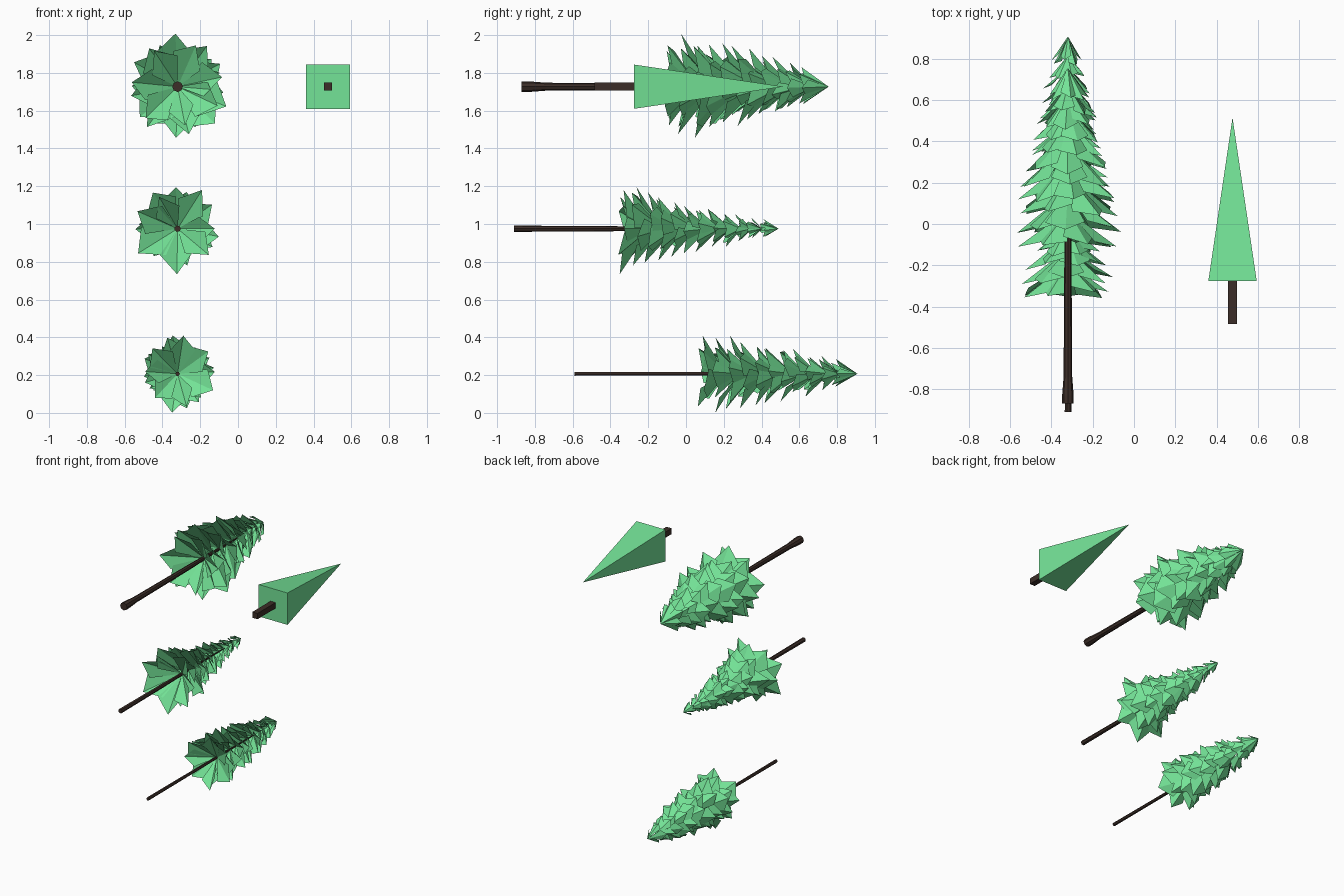
import bpy, bmesh, math, random

if "Cube" in bpy.data.objects:
    bpy.data.objects.remove(bpy.data.objects["Cube"])

random.seed(12)


def material(name, col):
    m = bpy.data.materials.new(name)
    m.diffuse_color = (*col, 1)
    m.use_nodes = True
    m.node_tree.nodes["Principled BSDF"].inputs["Base Color"].default_value = m.diffuse_color
    return m


GREEN = material("needle_green", (0.175, 0.77, 0.31))
BROWN = material("bark_brown", (0.045, 0.027, 0.021))


def finish(bm, name, mat):
    me = bpy.data.meshes.new(name)
    bm.to_mesh(me)
    bm.free()
    me.materials.append(mat)
    ob = bpy.data.objects.new(name, me)
    bpy.context.collection.objects.link(ob)
    return ob


def loft(name, x, z, profile, sides, mat, phase=0.0):
    """Closed tube along y from (y, radius) pairs; radius 0 makes a point."""
    bm = bmesh.new()
    rings = []
    for y, r in profile:
        if r == 0:
            rings.append([bm.verts.new((x, y, z))])
        else:
            rings.append([bm.verts.new((x + r * math.cos(phase + k * math.tau / sides), y,
                                        z + r * math.sin(phase + k * math.tau / sides)))
                          for k in range(sides)])
    for a, b in zip(rings, rings[1:]):
        for k in range(sides):
            j = (k + 1) % sides
            if len(b) == 1:
                bm.faces.new((a[k], a[j], b[0]))
            else:
                bm.faces.new((a[k], a[j], b[j], b[k]))
    bm.faces.new(rings[0])
    if len(rings[-1]) > 1:
        bm.faces.new(rings[-1])
    bmesh.ops.recalc_face_normals(bm, faces=bm.faces)
    return finish(bm, name, mat)


def interp(table, y):
    for (y0, r0), (y1, r1) in zip(table, table[1:]):
        if y <= y1:
            return r0 + (r1 - r0) * (y - y0) / (y1 - y0)
    return table[-1][1]


def foliage(name, x, z, envelope, layers, tip):
    """Tiers of folded leaf plates hanging from the trunk axis."""
    bm = bmesh.new()
    start, end = envelope[0][0], envelope[-1][0]

    def point(r, a, y):
        return bm.verts.new((x + r * math.cos(a), y, z + r * math.sin(a)))

    for i in range(layers):
        t = i / (layers - 1)
        base = start + (end - start) * t
        n = 7
        turn = random.uniform(0, math.tau)
        big = interp(envelope, base)
        h = big * (0.62 + 0.4 * t) + 0.02
        if i == layers - 1:
            h = tip - base
        apex = bm.verts.new((x, base + h, z))
        for k in range(n):
            a = turn + k * math.tau / n + random.uniform(-0.2, 0.2)
            r = big * random.uniform(0.82, 1.05)
            y = base + random.uniform(-0.005, 0.03)
            w = math.pi / n * random.uniform(1.1, 1.35)
            end_v = point(r, a, y)
            left = point(r * random.uniform(0.6, 0.8), a - w, y + h * random.uniform(0.08, 0.22))
            right = point(r * random.uniform(0.6, 0.8), a + w, y + h * random.uniform(0.08, 0.22))
            bm.faces.new((apex, end_v, left))
            bm.faces.new((apex, right, end_v))
    return finish(bm, name, GREEN)


# Three detailed conifers, all lying along y
TX = -0.32
foliage("upper_tree_foliage", TX, 1.727,
        [(-0.11, 0.25), (-0.03, 0.27), (0.06, 0.27), (0.2, 0.24), (0.35, 0.185),
         (0.48, 0.15), (0.6, 0.105)], 11, 0.755)
loft("upper_tree_trunk", TX, 1.727,
     [(-0.87, 0.028), (-0.83, 0.028), (-0.74, 0.021), (-0.1, 0.017), (0.5, 0.004)], 8, BROWN)

foliage("middle_tree_foliage", TX, 0.975,
        [(-0.355, 0.235), (-0.24, 0.22), (-0.14, 0.17), (0.0, 0.14), (0.12, 0.115),
         (0.24, 0.08), (0.39, 0.05)], 12, 0.49)
loft("middle_tree_trunk", TX, 0.975,
     [(-0.91, 0.017), (-0.4, 0.014), (0.3, 0.003)], 7, BROWN)

foliage("lower_tree_foliage", TX, 0.207,
        [(0.065, 0.205), (0.18, 0.2), (0.32, 0.175), (0.48, 0.15), (0.6, 0.125),
         (0.77, 0.08)], 11, 0.908)
loft("lower_tree_trunk", TX, 0.207,
     [(-0.59, 0.012), (0.1, 0.01), (0.65, 0.003)], 6, BROWN)

# Simple distant tree: a square pyramid on a square trunk
S = math.sqrt(2)
loft("simple_tree_foliage", 0.477, 1.727,
     [(-0.275, 0.117 * S), (0.515, 0)], 4, GREEN, math.pi / 4)
loft("simple_tree_trunk", 0.477, 1.727,
     [(-0.485, 0.021 * S), (-0.27, 0.021 * S)], 4, BROWN, math.pi / 4)
